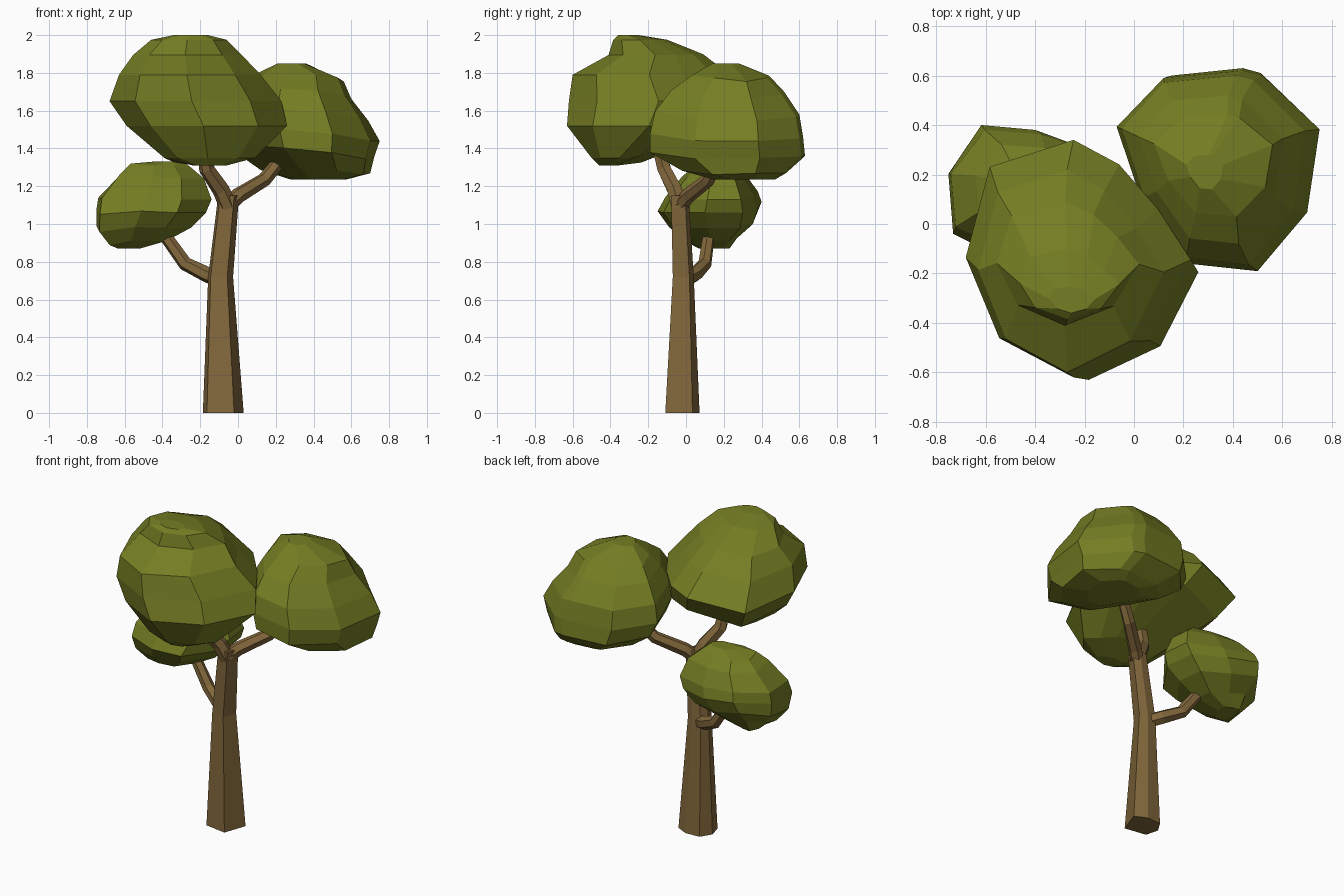
import bpy, bmesh, math
from mathutils import Vector

if "Cube" in bpy.data.objects:
    bpy.data.objects.remove(bpy.data.objects["Cube"])


def material(name, rgb):
    m = bpy.data.materials.new(name)
    m.diffuse_color = (*rgb, 1)
    m.use_nodes = True
    m.node_tree.nodes["Principled BSDF"].inputs["Base Color"].default_value = m.diffuse_color
    return m


LEAF = material("leaf_green", (0.178, 0.208, 0.017))
BARK = material("bark_brown", (0.225, 0.138, 0.045))


def loft(name, rings, mat):
    """Skin a stack of equal-length vertex rings and cap both ends."""
    bm = bmesh.new()
    loops = [[bm.verts.new(p) for p in ring] for ring in rings]
    n = len(loops[0])
    for a, b in zip(loops, loops[1:]):
        for i in range(n):
            j = (i + 1) % n
            bm.faces.new((a[i], a[j], b[j], b[i]))
    bm.faces.new(loops[0])
    bm.faces.new(loops[-1])
    bmesh.ops.recalc_face_normals(bm, faces=bm.faces)
    me = bpy.data.meshes.new(name)
    bm.to_mesh(me)
    bm.free()
    me.materials.append(mat)
    ob = bpy.data.objects.new(name, me)
    bpy.context.collection.objects.link(ob)
    return ob


def limb(name, path, sides=6):
    """Tapered limb along (x, y, z, radius) points."""
    pts = [Vector(p[:3]) for p in path]
    rings = []
    for i, p in enumerate(pts):
        d = (pts[min(i + 1, len(pts) - 1)] - pts[max(i - 1, 0)]).normalized()
        u = Vector((0, 1, 0)).cross(d).normalized()
        v = d.cross(u)
        r = path[i][3]
        rings.append([p + u * r * math.cos(a) + v * r * 0.95 * math.sin(a)
                      for a in (math.radians(-130) + k * math.tau / sides for k in range(sides))])
    return loft(name, rings, BARK)


def crown(name, outline, levels):
    """Leaf clump: plan outline fitted to the box (z, x0, x1, y0, y1) of each level.
    Outline points are (x, y, lift of lower half, lift of upper half)."""
    xs, ys = [p[0] for p in outline], [p[1] for p in outline]
    zs = [l[0] for l in levels]
    rings = []
    for z, x0, x1, y0, y1 in levels:
        t = (z - zs[0]) / (zs[-1] - zs[0])
        w = math.sqrt(max(0, math.sin(math.pi * t)))
        rings.append([Vector((x0 + (x - min(xs)) / (max(xs) - min(xs)) * (x1 - x0),
                              y0 + (y - min(ys)) / (max(ys) - min(ys)) * (y1 - y0),
                              z + w * (lo * (1 - t) + hi * t)))
                      for x, y, lo, hi in outline])
    return loft(name, rings, LEAF)


# Trunk: irregular six-sided section, tapering
SECTION = [(-.8, -.62), (.53, -.83), (1, .5), (.3, .85), (-.6, .8), (-1, .15)]
loft("trunk", [[Vector((cx + u * r, cy + v * r, z)) for u, v in SECTION]
               for cx, cy, z, r in [(-.078, -.02, 0, .108), (-.092, -.015, .72, .066),
                                    (-.05, -.033, 1.15, .055)]], BARK)

# Branches
limb("upper_left_branch", [(-.05, -.035, 1.09, .048), (-.09, -.06, 1.18, .046),
                           (-.165, -.115, 1.29, .042), (-.18, -.15, 1.42, .036)])
limb("upper_right_branch", [(-.06, -.035, 1.09, .042), (.0, .01, 1.15, .042),
                            (.14, .12, 1.235, .038), (.25, .18, 1.37, .034)])
limb("lower_branch", [(-.09, -.01, .70, .042), (-.17, .05, .735, .042), (-.28, .10, .79, .038),
                      (-.38, .12, .93, .034), (-.43, .13, 1.02, .03)])

# Large top crown
crown("top_crown",
      [(-.68, -.14, 0, 0), (-.54, -.47, 0, 0), (-.23, -.63, 0, 0), (.09, -.48, 0, 0),
       (.26, -.15, 0, 0), (.12, .06, 0, 0), (-.04, .24, .03, 0), (-.23, .34, .04, 0),
       (-.58, .23, -.06, 0)],
      [(1.31, -.24, -.06, -.46, -.36), (1.35, -.39, .09, -.50, -.20),
       (1.52, -.59, .26, -.63, .25), (1.65, -.68, .23, -.62, .34),
       (1.79, -.63, .12, -.60, .22), (1.895, -.555, .02, -.41, .09),
       (1.975, -.46, -.06, -.385, -.10), (2.0, -.34, -.16, -.36, -.25)])

# Right crown
crown("right_crown",
      [(-.07, .4, .04, 0), (.12, .6, 0, 0), (.44, .63, 0, 0), (.52, .61, 0, -.02),
       (.75, .39, 0, -.06), (.7, .05, -.02, -.02), (.5, -.19, .03, 0), (.22, -.16, .07, 0),
       (.03, .1, .09, 0)],
      [(1.235, .28, .57, .15, .47), (1.27, .12, .70, -.02, .53),
       (1.36, -.02, .72, -.19, .63), (1.46, -.07, .75, -.19, .62),
       (1.58, -.05, .69, -.165, .60), (1.70, .02, .60, -.08, .52),
       (1.785, .08, .56, .03, .44), (1.85, .21, .36, .14, .28)])

# Small lower-left crown
crown("lower_crown",
      [(-.75, .2, .02, 0), (-.61, .4, .10, .0), (-.38, .38, .03, 0), (-.16, .3, 0, 0),
       (-.14, .1, 0, 0), (-.3, -.12, 0, 0), (-.5, -.15, 0, .02), (-.73, -.04, -.05, .05)],
      [(.87, -.64, -.52, .07, .23), (.91, -.69, -.38, -.01, .28),
       (.98, -.75, -.25, -.09, .37), (1.06, -.75, -.17, -.15, .4),
       (1.13, -.74, -.14, -.11, .38), (1.24, -.64, -.18, -.02, .32),
       (1.30, -.58, -.25, .05, .26), (1.33, -.45, -.29, .1, .2)])
